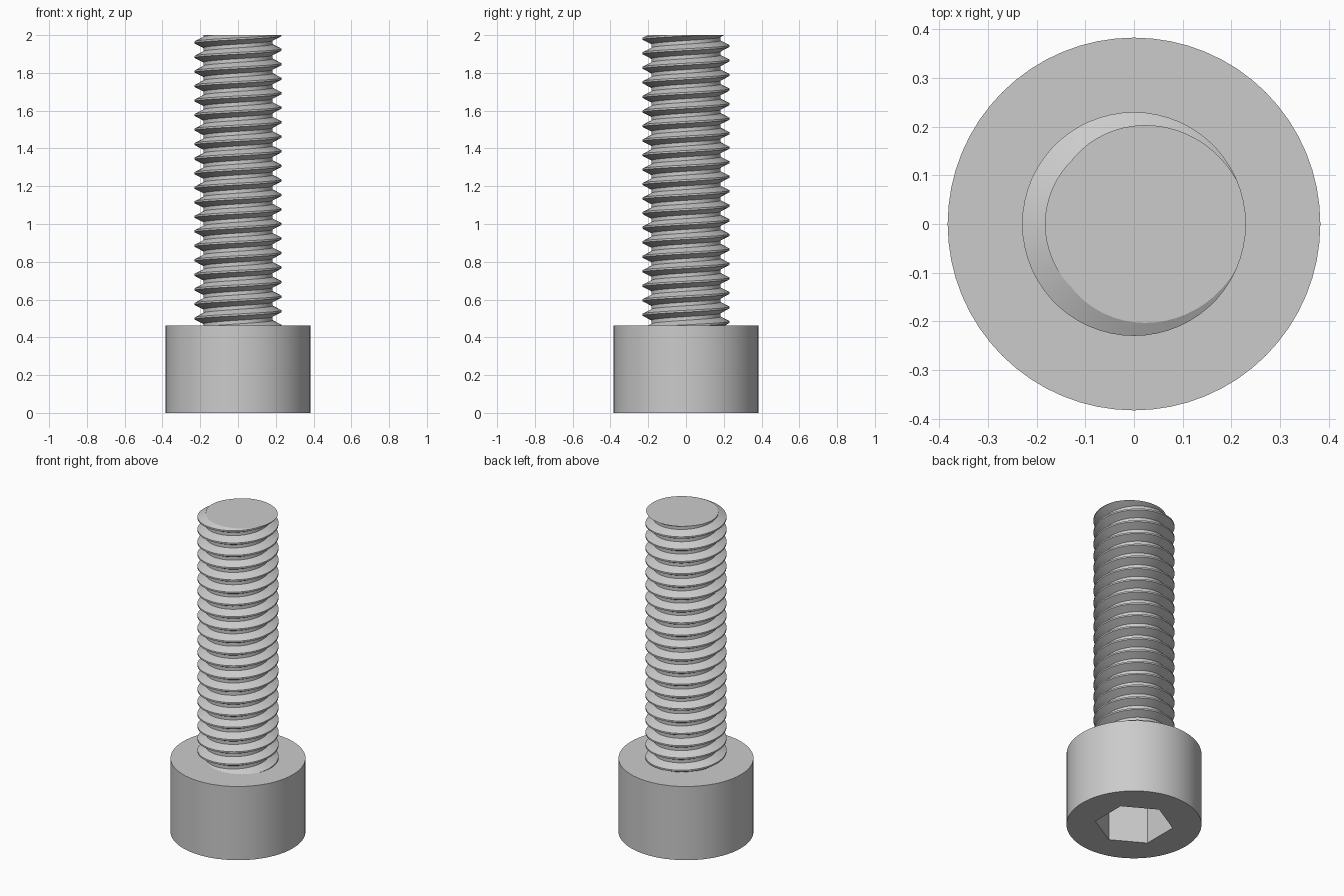
import bpy
import bmesh
from math import cos, sin, tau, radians

if "Cube" in bpy.data.objects:
    bpy.data.objects.remove(bpy.data.objects["Cube"], do_unlink=True)

UNIT = 2 / 26                      # one millimetre of the bolt
TOP = 26 * UNIT
HEAD_H, HEAD_R = 6 * UNIT, 4.98 * UNIT
MAJOR_R, MINOR_R, PITCH = 2.99 * UNIT, 2.38 * UNIT, UNIT
STEPS, TURNS = 60, 25

steel = bpy.data.materials.new("steel_grey")
steel.use_nodes = True
colour = (0.6, 0.6, 0.6, 1)
steel.diffuse_color = colour
steel.node_tree.nodes["Principled BSDF"].inputs["Base Color"].default_value = colour


def finish(obj):
    obj.data.materials.clear()
    obj.data.materials.append(steel)
    bpy.ops.object.select_all(action="DESELECT")
    obj.select_set(True)
    bpy.context.view_layer.objects.active = obj
    bpy.ops.object.shade_smooth_by_angle(angle=radians(25))


def cylinder(name, sides, radius, low, high):
    bpy.ops.mesh.primitive_cylinder_add(
        vertices=sides, radius=radius, depth=high - low, location=(0, 0, (low + high) / 2))
    obj = bpy.context.object
    obj.name = name
    return obj


# Cylindrical head with a hexagonal key socket underneath
head = cylinder("head", 64, HEAD_R, 0, HEAD_H)
cutter = cylinder("socket_cutter", 6, 2.89 * UNIT, -UNIT, 3.1 * UNIT)
cutter.hide_render = True
cut = head.modifiers.new("socket", "BOOLEAN")
cut.operation = "DIFFERENCE"
cut.solver = "EXACT"
cut.object = cutter
bpy.context.view_layer.objects.active = head
bpy.ops.object.modifier_apply(modifier=cut.name)
bpy.data.objects.remove(cutter, do_unlink=True)
finish(head)

# Threaded shank: a helical sweep of crest and root, one pitch per turn
profile = [(MAJOR_R, -1 / 16), (MAJOR_R, 1 / 16), (MINOR_R, 3 / 8), (MINOR_R, 5 / 8)]
bm = bmesh.new()
rows = []
for j in range(STEPS * TURNS + 1):
    a = tau * j / STEPS
    crest = TOP + PITCH * (j / STEPS - TURNS + 3)
    rows.append([bm.verts.new((r * cos(a), r * sin(a), crest + PITCH * h)) for r, h in profile])
for j in range(len(rows) - 1 - STEPS):
    strip = [rows[j] + rows[j + STEPS][:1], rows[j + 1] + rows[j + 1 + STEPS][:1]]
    for k in range(len(profile)):
        bm.faces.new((strip[0][k], strip[1][k], strip[1][k + 1], strip[0][k + 1]))

# Trim the sweep flat at both ends and cap it
for z, direction in ((HEAD_H - 0.01, -1), (TOP, 1)):
    result = bmesh.ops.bisect_plane(
        bm, geom=bm.verts[:] + bm.edges[:] + bm.faces[:], dist=1e-6,
        plane_co=(0, 0, z), plane_no=(0, 0, direction), clear_outer=True)
    rim = [e for e in result["geom_cut"] if isinstance(e, bmesh.types.BMEdge) and e.is_boundary]
    bmesh.ops.edgeloop_fill(bm, edges=rim)
bmesh.ops.recalc_face_normals(bm, faces=bm.faces)
mesh = bpy.data.meshes.new("threaded_shank")
bm.to_mesh(mesh)
bm.free()
shank = bpy.data.objects.new("threaded_shank", mesh)
bpy.context.collection.objects.link(shank)
finish(shank)
